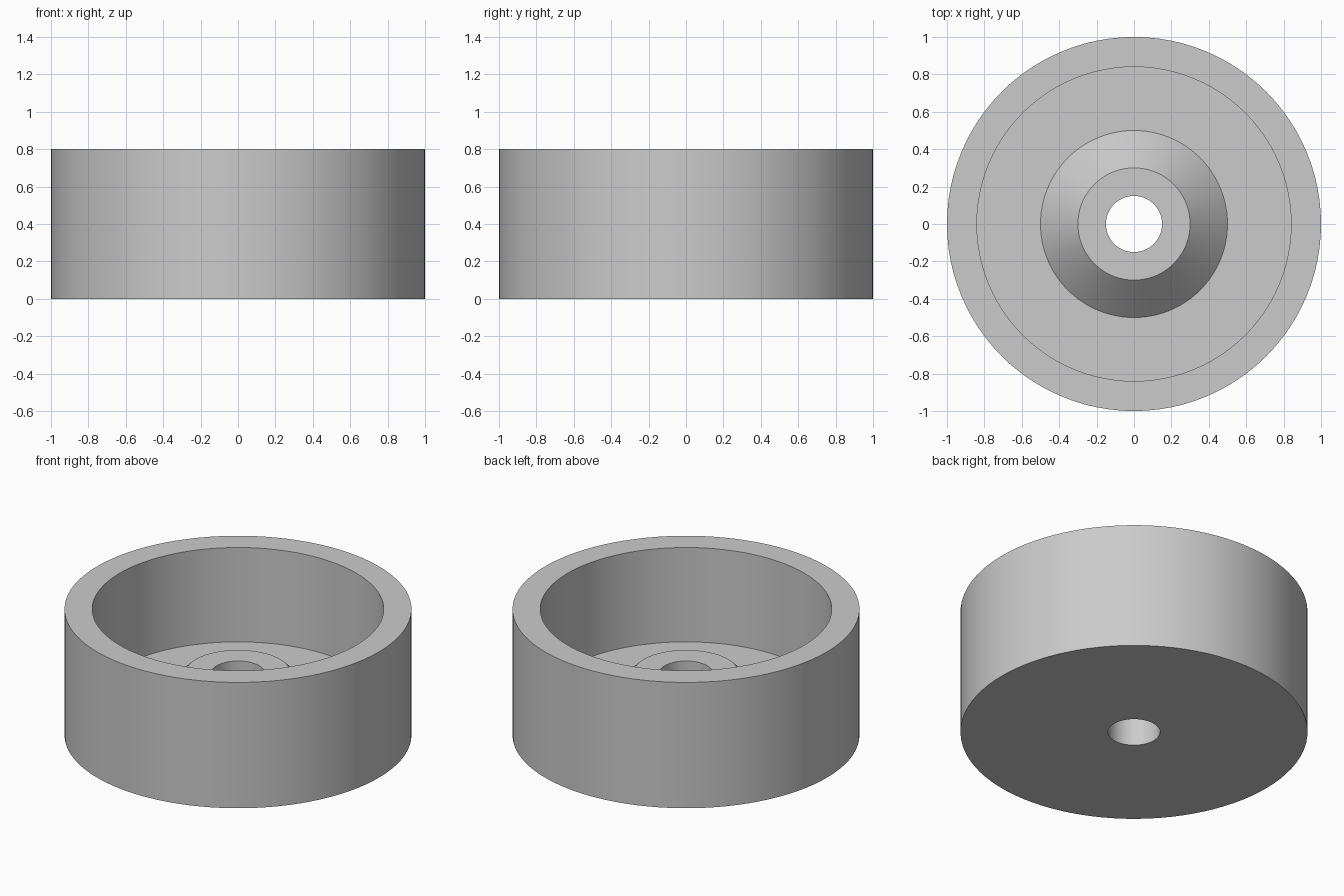
import bpy
import bmesh
import math

cube = bpy.data.objects.get("Cube")
if cube:
    bpy.data.objects.remove(cube, do_unlink=True)

SEGMENTS = 96

# Material
grey = bpy.data.materials.new("plain grey")
grey.use_nodes = True
colour = (0.6, 0.6, 0.6, 1)
grey.diffuse_color = colour
grey.node_tree.nodes["Principled BSDF"].inputs["Base Color"].default_value = colour


def lathe(name, profile, material):
    """Revolve a closed (radius, height) profile around the z axis."""
    bm = bmesh.new()
    verts = [bm.verts.new((r, 0, z)) for r, z in profile]
    edges = [bm.edges.new((v, verts[(i + 1) % len(verts)]))
             for i, v in enumerate(verts)]
    bmesh.ops.spin(bm, geom=verts + edges, cent=(0, 0, 0), axis=(0, 0, 1),
                   angle=math.tau, steps=SEGMENTS, use_merge=False)
    bmesh.ops.remove_doubles(bm, verts=bm.verts[:], dist=0.0001)
    bmesh.ops.recalc_face_normals(bm, faces=bm.faces[:])
    mesh = bpy.data.meshes.new(name)
    bm.to_mesh(mesh)
    bm.free()
    mesh.materials.append(material)
    obj = bpy.data.objects.new(name, mesh)
    bpy.context.collection.objects.link(obj)
    return obj


# Round cup: outer wall, rim, inner wall, floor, conical boss and through bore
cup = lathe("round_cup", [
    (0.15, 0), (1, 0), (1, 0.8), (0.84, 0.8),
    (0.84, 0.2), (0.5, 0.2), (0.3, 0.4), (0.15, 0.4),
], grey)

bpy.ops.object.select_all(action="DESELECT")
cup.select_set(True)
bpy.context.view_layer.objects.active = cup
bpy.ops.object.shade_smooth_by_angle(angle=math.radians(30))
